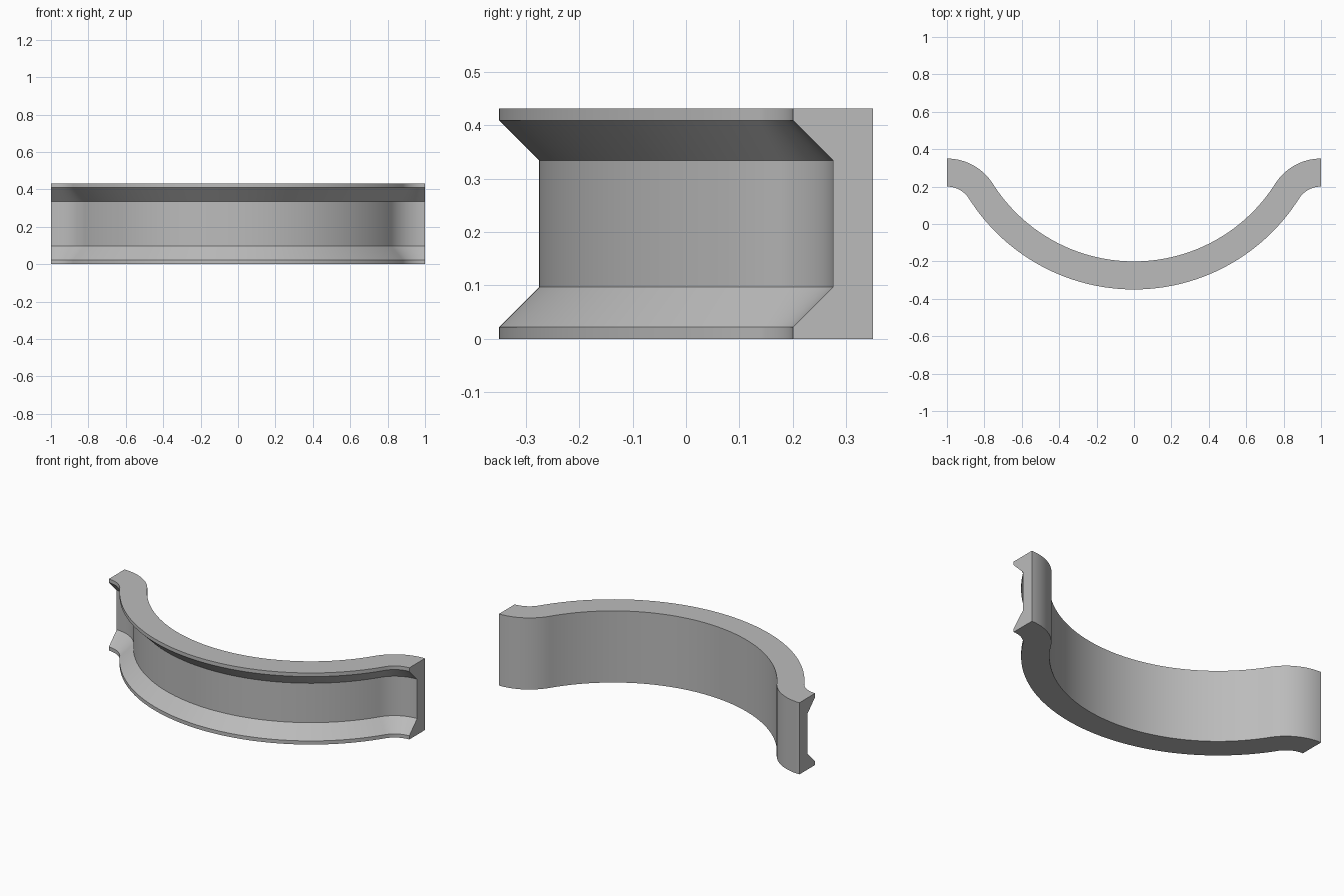
import bpy, bmesh, math

cube = bpy.data.objects.get("Cube")
if cube:
    bpy.data.objects.remove(cube)

# Plain grey material
grey = bpy.data.materials.new("plain grey")
grey.use_nodes = True
colour = (0.5, 0.5, 0.5, 1)
grey.diffuse_color = colour
grey.node_tree.nodes["Principled BSDF"].inputs["Base Color"].default_value = colour

# Plan of the back edge: a wide bow that flows into two reversed end curves
END_R = 0.29
BOW_R = 0.894
BOW_Y = BOW_R - 0.2
END_Y = 0.35 - END_R
SWEEP = math.atan2(1, BOW_Y - END_Y)


def bow(a):
    """Back-edge point and outward (front) normal on the main bow."""
    n = (math.sin(a), -math.cos(a))
    return (BOW_R * n[0], BOW_Y + BOW_R * n[1]), n


def end_curve(a, side):
    """Same on the end curve; a is measured from the end face."""
    n = (side * math.sin(a), -math.cos(a))
    return (side - END_R * n[0], END_Y - END_R * n[1]), n


ENDS, BOWS = 20, 80
stations = [end_curve(SWEEP * i / ENDS, -1) for i in range(ENDS)]
stations += [bow(SWEEP * (2 * i / BOWS - 1)) for i in range(BOWS + 1)]
stations += [end_curve(SWEEP * i / ENDS, 1) for i in reversed(range(ENDS))]

# Cross-section: (depth from back, height), a channel with sloping flanks
H, LIP, FLANK, DEPTH = 0.431, 0.022, 0.097, 0.15
lower = [(0, 0), (DEPTH, 0), (DEPTH, LIP), (DEPTH / 2, FLANK)]
section = lower + [(d, H - z) for d, z in reversed(lower)]

# Sweep the section along the plan
bm = bmesh.new()
rings = [[bm.verts.new((p[0] + n[0] * d, p[1] + n[1] * d, z)) for d, z in section]
         for p, n in stations]
count = len(section)
for a, b in zip(rings, rings[1:]):
    for i in range(count):
        j = (i + 1) % count
        bm.faces.new((a[i], a[j], b[j], b[i]))
bm.faces.new(rings[0])
bm.faces.new(rings[-1])
bmesh.ops.recalc_face_normals(bm, faces=bm.faces)

mesh = bpy.data.meshes.new("curved_channel")
bm.to_mesh(mesh)
bm.free()
mesh.materials.append(grey)
channel = bpy.data.objects.new("curved_channel", mesh)
bpy.context.collection.objects.link(channel)

# Smooth curves, crisp lips
bpy.ops.object.select_all(action="DESELECT")
channel.select_set(True)
bpy.context.view_layer.objects.active = channel
bpy.ops.object.shade_smooth_by_angle(angle=math.radians(30))
